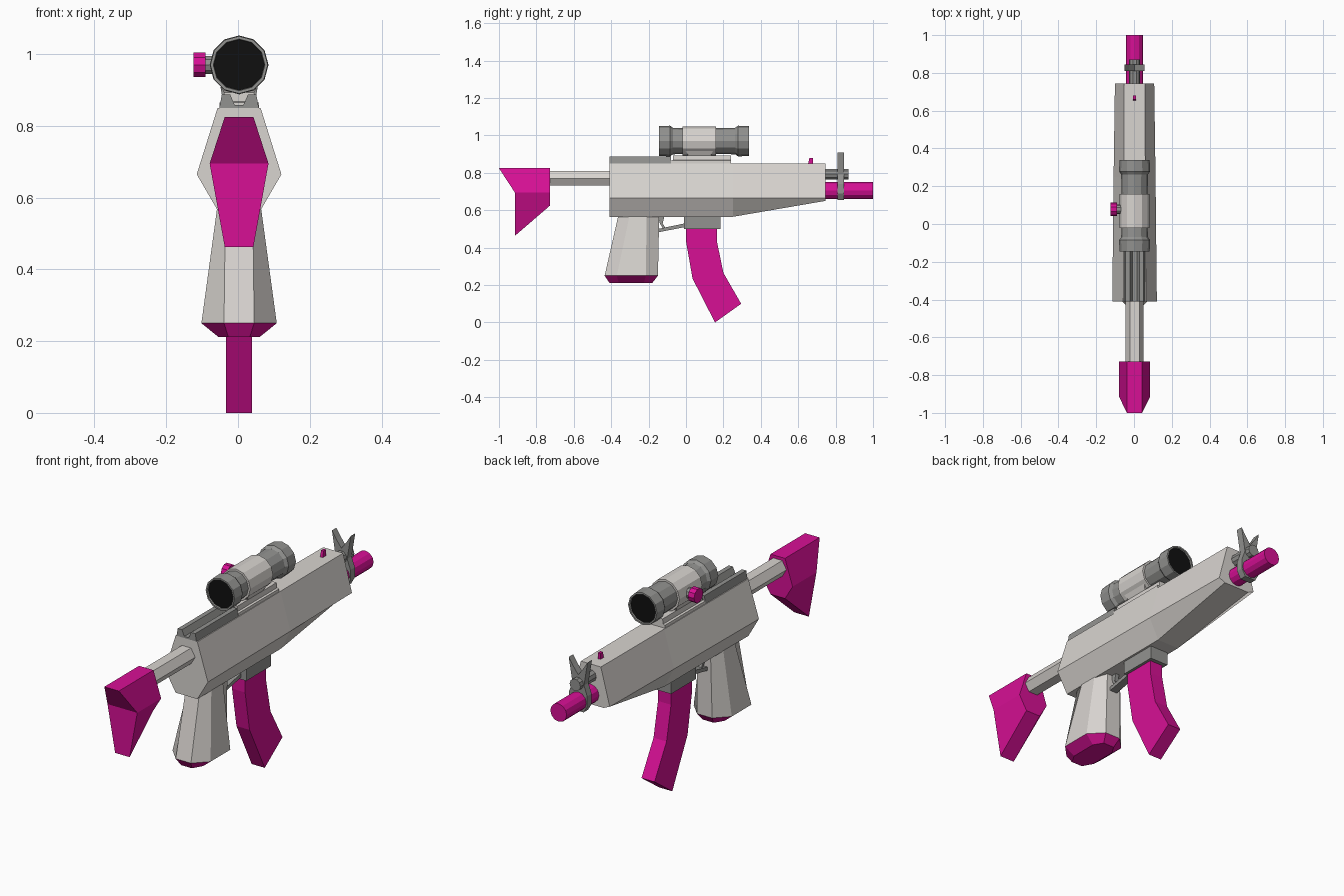
import bpy, bmesh, math

if "Cube" in bpy.data.objects:
    bpy.data.objects.remove(bpy.data.objects["Cube"])

X0 = 0.003  # small sideways centring offset


def mat(name, rgb):
    m = bpy.data.materials.new(name)
    m.diffuse_color = (*rgb, 1)
    m.use_nodes = True
    m.node_tree.nodes["Principled BSDF"].inputs["Base Color"].default_value = m.diffuse_color
    return m


LIGHT = mat("light grey", (0.69, 0.66, 0.63))
MID = mat("mid grey", (0.29, 0.29, 0.28))
PINK = mat("magenta", (0.68, 0.005, 0.30))
BLACK = mat("black", (0.005, 0.005, 0.005))


def loft(name, rings, m, caps=True, peak=None):
    """Skin a list of equal-length point rings; peak makes the first cap a fan."""
    bm = bmesh.new()
    vs = [[bm.verts.new((x + X0, y, z)) for x, y, z in r] for r in rings]
    n = len(vs[0])
    for a, b in zip(vs, vs[1:]):
        for i in range(n):
            j = (i + 1) % n
            bm.faces.new((a[i], a[j], b[j], b[i]))
    if caps:
        if peak:
            c = bm.verts.new((peak[0] + X0, peak[1], peak[2]))
            for i in range(n):
                bm.faces.new((vs[0][i], vs[0][(i + 1) % n], c))
        else:
            bm.faces.new(vs[0])
        bm.faces.new(vs[-1])
    bmesh.ops.recalc_face_normals(bm, faces=bm.faces[:])
    me = bpy.data.meshes.new(name)
    bm.to_mesh(me)
    bm.free()
    me.materials.append(m)
    ob = bpy.data.objects.new(name, me)
    bpy.context.collection.objects.link(ob)
    return ob


def hexring(y, top, zt, mid, zm, bot, zb):
    """Hexagonal section across the model, y can be one value or (top, mid, bottom)."""
    yt, ym, yb = y if isinstance(y, tuple) else (y, y, y)
    return [(-top, yt, zt), (top, yt, zt), (mid, ym, zm),
            (bot, yb, zb), (-bot, yb, zb), (-mid, ym, zm)]


def extrude_y(name, xz, y0, y1, m):
    return loft(name, [[(x, y, z) for x, z in xz] for y in (y0, y1)], m)


def extrude_x(name, yz, hw, m):
    return loft(name, [[(x, y, z) for y, z in yz] for x in (-hw, hw)], m)


def turned(name, prof, zc, m, n=12, caps=True, axis="y", off=0.0):
    """Turned part: prof is (position along axis, radius)."""
    rings = []
    for t, r in prof:
        ring = []
        for i in range(n):
            a = 2 * math.pi * i / n
            u, w = r * math.cos(a), zc + r * math.sin(a)
            ring.append((off + u, t, w) if axis == "y" else (t, off + u, w))
        rings.append(ring)
    return loft(name, rings, m, caps)


def slab(name, levels, m):
    """Stacked rectangles: (z, half width, y0, y1)."""
    return loft(name, [[(-h, a, z), (h, a, z), (h, b, z), (-h, b, z)]
                       for z, h, a, b in levels], m)


# Receiver body
loft("body", [hexring(-0.41, .06, .85, .118, .665, .06, .565),
              hexring(0.25, .057, .85, .111, .665, .06, .565),
              hexring(0.745, .055, .85, .104, .665, .07, .65)], LIGHT)

# Stock tube and butt
loft("stock_tube", [hexring(y, .025, .81, .048, .77, .025, .732)
                    for y in (-0.74, -0.40)], LIGHT)
loft("butt", [hexring((-1, -.915, -.915), .04, .825, .082, .695, .04, .463),
              hexring(-.727, .04, .825, .082, .695, .04, .625)],
     PINK, peak=(0, -.915, .695))


# Pistol grip and its base
def octring(z, ys, hn, hw):
    a, b, c, d = ys
    return [(hn, a, z), (hw, b, z), (hw, c, z), (hn, d, z),
            (-hn, d, z), (-hw, c, z), (-hw, b, z), (-hn, a, z)]


grip_low = octring(.25, (-.435, -.37, -.215, -.15), .042, .105)
loft("grip", [octring(.58, (-.36, -.30, -.21, -.143), .038, .06), grip_low], LIGHT)
loft("grip_base", [grip_low, octring(.212, (-.41, -.36, -.225, -.18), .03, .058)], PINK)

# Magazine well and curved magazine
slab("magazine_well", [(.575, .05, -.01, .185), (.5, .05, -.01, .185)], MID)
extrude_x("magazine", [(0, .505), (.165, .505), (.165, .435), (.2, .265),
                       (.295, .1), (.155, 0), (.035, .235), (0, .435)], .036, PINK)

# Trigger guard and trigger
extrude_x("trigger_guard", [(-.15, .482), (-.005, .51), (-.005, .53), (-.15, .5)], .02, MID)
extrude_x("trigger", [(-.15, .57), (-.115, .57), (-.125, .53), (-.11, .505),
                      (-.125, .505), (-.14, .53)], .01, MID)

# Barrel, gas tube, sights
turned("barrel", [(.73, .045), (1.0, .045)], .705, PINK)
turned("gas_tube", [(.73, .03), (.87, .03)], .793, MID, n=10)
half = [(.03, .655), (.05, .69), (.05, .74), (.032, .79), (.052, .91), (.03, .875)]
extrude_y("front_sight", half + [(0, .835)] + [(-x, z) for x, z in half[::-1]],
          .81, .845, MID)
extrude_x("sight_nub", [(.652, .845), (.68, .845), (.68, .88), (.66, .88)], .007, PINK)

# Grooved rear rail
half = [(.055, .85), (.048, .888), (.025, .888), (.012, .858)]
extrude_y("rear_rail", half + [(-x, z) for x, z in half[::-1]], -.41, -.08, MID)

# Scope mount
slab("mount_plate", [(.845, .055, -.08, .24), (.865, .055, -.08, .24),
                     (.868, .045, -.07, .24), (.893, .042, -.07, .24)], LIGHT)
slab("mount_neck", [(.88, .035, .02, .125), (.945, .07, -.02, .16)], LIGHT)

# Scope: end bells with recessed black lenses, narrow tubes, light centre
ZS = .97
for name, end, s, tube in (("rear", -.145, 1, -.02), ("front", .338, -1, .16)):
    turned("scope_" + name, [(end + s * .012, .070), (end, .072), (end, .080),
                             (end + s * .06, .082), (end + s * .075, .071),
                             (tube, .069)], ZS, MID, caps=False)
    turned("lens_" + name, [(end + s * .008, .0715), (end + s * .02, .0715)], ZS, BLACK)
turned("scope_centre", [(-.02, .079), (.16, .079)], ZS, LIGHT)

# Side knob
turned("knob_stem", [(-.095, .026), (-.06, .026)], ZS, MID, n=10, axis="x", off=.078)
turned("knob", [(-.127, .036), (-.093, .036)], ZS, PINK, n=10, axis="x", off=.078)
